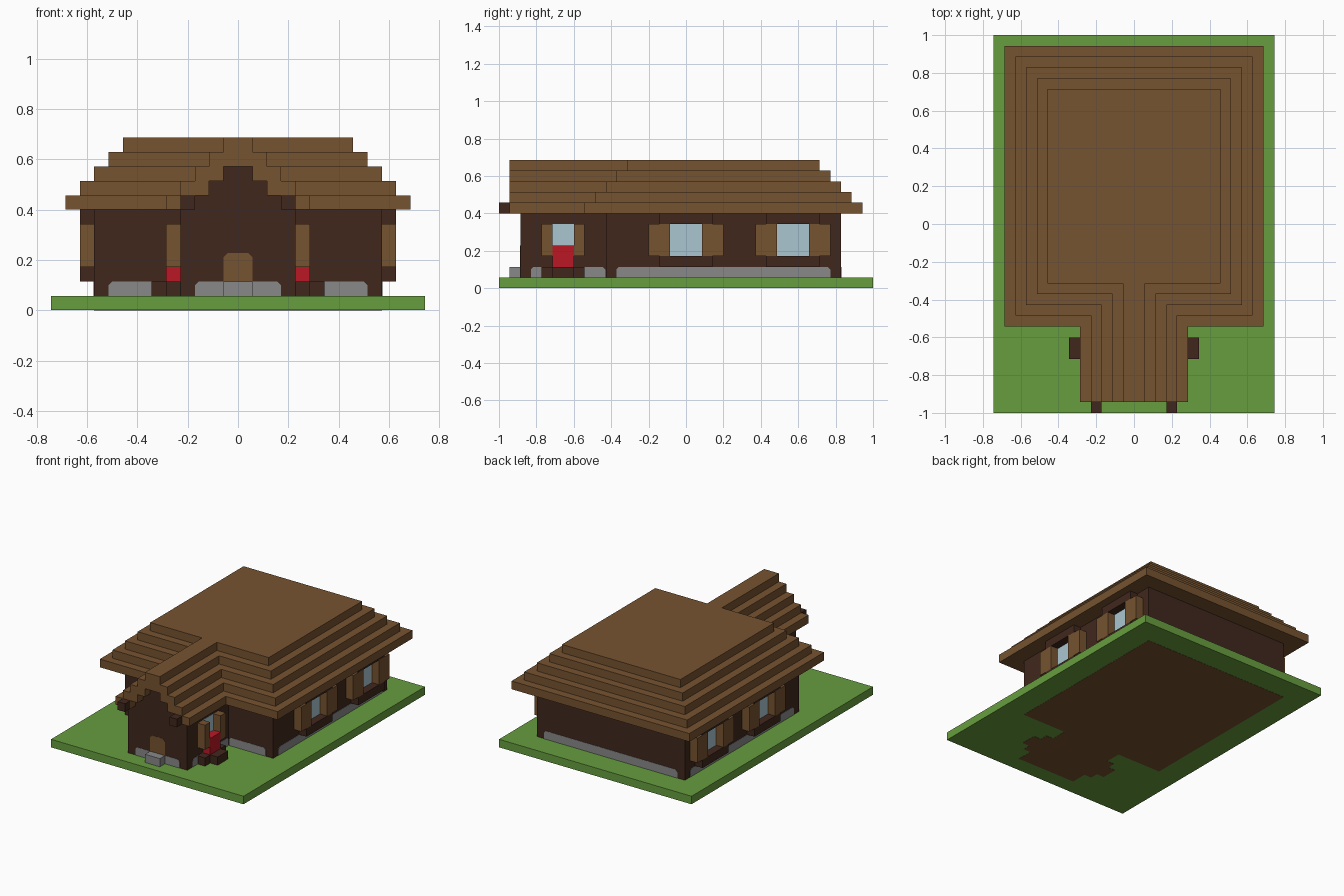
import bpy, bmesh

old = bpy.data.objects.get("Cube")
if old:
    bpy.data.objects.remove(old, do_unlink=True)

U = 2 / 35          # one building block
T = 0.03            # plate thickness in blocks


def srgb(*rgb):
    lin = [(c / 255 / 12.92) if c < 11 else ((c / 255 + 0.055) / 1.055) ** 2.4 for c in rgb]
    return (*lin, 1)


def material(name, *rgb):
    m = bpy.data.materials.new(name)
    m.use_nodes = True
    m.diffuse_color = srgb(*rgb)
    m.node_tree.nodes["Principled BSDF"].inputs["Base Color"].default_value = srgb(*rgb)
    return m


GRASS = material("grass green", 103, 157, 62)
ROOF = material("roof brown", 118, 83, 48)
WALL = material("dark timber", 65, 39, 29)
STONE = material("stone grey", 137, 137, 137)
GLASS = material("pale glass", 170, 198, 209)
RED = material("door red", 186, 24, 37)


def prism(bm, loop, shift):
    """Extrude a closed loop of block coordinates along shift."""
    rings = [[bm.verts.new(((x + a) * U, (y + b) * U - 1, z * U))
              for x, y, z in loop] for a, b in ((0, 0), shift)]
    bm.faces.new(rings[0])
    bm.faces.new(rings[1])
    for i in range(len(loop)):
        j = (i + 1) % len(loop)
        bm.faces.new((rings[0][i], rings[0][j], rings[1][j], rings[1][i]))


def finish(name, bm, mat):
    bmesh.ops.recalc_face_normals(bm, faces=bm.faces)
    me = bpy.data.meshes.new(name)
    bm.to_mesh(me)
    bm.free()
    me.materials.append(mat)
    bpy.context.collection.objects.link(bpy.data.objects.new(name, me))


def boxes(name, mat, *spans, mirror=False):
    """Boxes given as x0, x1, y0, y1, z0, z1 in blocks."""
    bm = bmesh.new()
    for x0, x1, y0, y1, z0, z1 in spans:
        for s in (1, -1) if mirror else (1,):
            loop = [(s * x0, y0, z0), (s * x1, y0, z0), (s * x1, y0, z1), (s * x0, y0, z1)]
            prism(bm, loop, (0, y1 - y0))
    finish(name, bm, mat)


def panel(name, mat, axis, at, outward, s0, s1, z0, z1, cut):
    """Thin wall plate with clipped upper corners, facing along axis."""
    bm = bmesh.new()
    outline = [(s0, z0), (s1, z0), (s1, z1 - cut), (s1 - cut, z1), (s0 + cut, z1), (s0, z1 - cut)]
    if axis == "x":
        prism(bm, [(at, s, z) for s, z in outline], (outward * T, 0))
    else:
        prism(bm, [(s, at, z) for s, z in outline], (0, outward * T))
    finish(name, bm, mat)


# Ground and the floor showing underneath
boxes("ground", GRASS, (-13, 13, 0, 35, 0.02, 1))
boxes("floor_underside", ROOF, (-10, 10, 10, 32, 0, 0.04), (-4, 4, 2, 10, 0, 0.04),
      (-5, 5, 4, 8, 0, 0.04), (-6, 6, 5, 7, 0, 0.04))

# Walls and stepped gable
boxes("main_walls", WALL, (-10, 10, 10, 32, 0.9, 7.5))
boxes("entrance_walls", WALL, (-4, 4, 2, 10, 0.9, 7.5))
boxes("gable", WALL, *[(-w, w, 2, 11, 10 - w, 11.1 - w) for w in (1, 2, 3)])
boxes("gable_beams", WALL, (3, 4, 0, 1, 7, 8), mirror=True)

# Stepped roofs
for i in range(5):
    w = 12 - i
    boxes(f"main_roof_step_{i + 1}", ROOF, (-w, w, 8 + i, 34 - i, 7 + i, 8 + i))
    boxes(f"entrance_roof_step_{i + 1}", ROOF,
          (max(0, 3 - i), 5 - i, 1, 13, 7 + i, 8 + i), mirror=True)

# Stone footing and front entrance
panel("back_footing", STONE, "y", 32, 1, -9, 9, 1, 2, 0.25)
panel("entrance_footing", STONE, "y", 2, -1, -3, 3, 1, 2, 0.25)
boxes("front_step", STONE, (-1, 1, 1, 2, 1, 2))
panel("front_door", ROOF, "y", 2, -1, -1, 1, 2, 4, 0.3)

for side, s in (("left", 1), ("right", -1)):
    panel(side + "_main_footing", STONE, "x", 10 * s, s, 11, 31, 1, 2, 0.25)
    panel(side + "_entrance_footing", STONE, "x", 4 * s, s, 3, 9.95, 1, 2, 0.25)
    panel(side + "_front_footing", STONE, "y", 10, -1, *sorted((4.1 * s, 9 * s)), 1, 2, 0.25)
    panel(side + "_entrance_glass", GLASS, "x", 4 * s, s, 5, 7, 4, 6, 0)
    for i, y in enumerate((16, 26)):
        panel(f"{side}_window_{i + 1}", GLASS, "x", 10 * s, s, y, y + 3, 3, 6, 0)

# Side windows with shutters, sills and lintels
for i, y in enumerate((16, 26)):
    boxes(f"shutters_{i + 1}", ROOF, (10, 11, y - 2, y, 3, 6),
          (10, 11, y + 3, y + 5, 3, 6), mirror=True)
    boxes(f"sill_and_lintel_{i + 1}", WALL, (10, 11, y - 1, y + 4, 2, 3),
          (10, 11, y - 1, y + 4, 6, 7), mirror=True)

# Side doors of the entrance wing
boxes("side_doors", RED, (4, 5, 5, 7, 2, 4), mirror=True)
boxes("side_door_shutters", ROOF, (4, 5, 4, 5, 3, 6), (4, 5, 7, 8, 3, 6), mirror=True)
boxes("side_steps", WALL, (4, 5, 4, 8, 1, 2), (5, 6, 5, 7, 1, 2), mirror=True)
